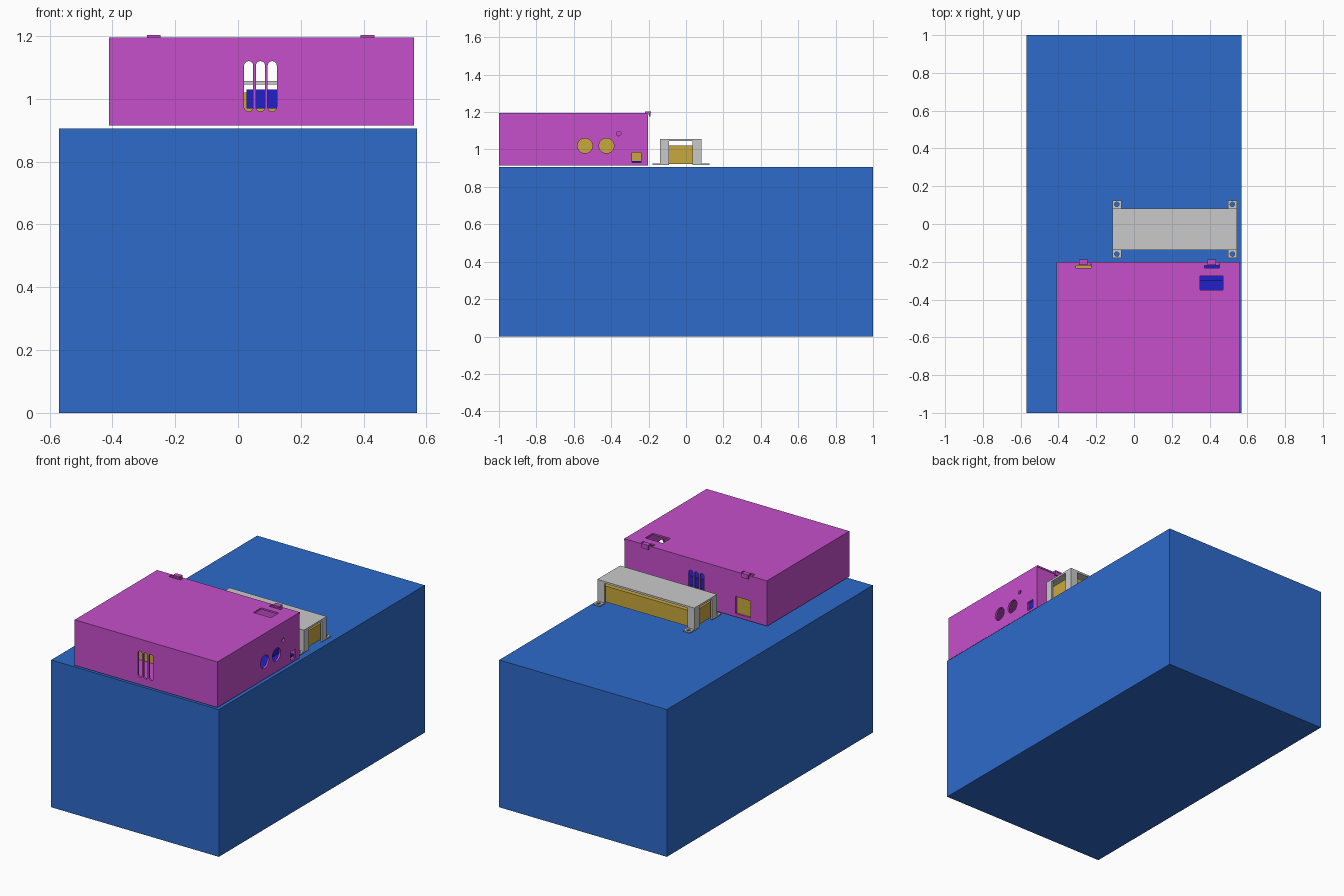
import bpy
import math
from mathutils import Matrix

if "Cube" in bpy.data.objects:
    bpy.data.objects.remove(bpy.data.objects["Cube"])


def material(name, rgb):
    """Flat material from 0-255 display colour, converted to linear."""
    col = [(c / 255 / 12.92) if c < 11 else ((c / 255 + 0.055) / 1.055) ** 2.4 for c in rgb]
    m = bpy.data.materials.new(name)
    m.use_nodes = True
    m.diffuse_color = (*col, 1)
    bsdf = next(n for n in m.node_tree.nodes if n.type == 'BSDF_PRINCIPLED')
    bsdf.inputs["Base Color"].default_value = (*col, 1)
    return m


BLUE = material("blue", (45, 107, 203))
PURPLE = material("purple", (198, 79, 203))
GREY = material("light grey", (202, 202, 202))
GOLD = material("gold", (201, 169, 60))
NAVY = material("deep blue", (32, 32, 200))


def finish(name, mat):
    ob = bpy.context.object
    ob.name = name
    if mat:
        ob.data.materials.append(mat)
    return ob


def box(name, x, y, z, mat=None):
    """Axis-aligned box from (min, max) ranges."""
    bpy.ops.mesh.primitive_cube_add(size=1)
    ob = finish(name, mat)
    ranges = (x, y, z)
    centre = Matrix.Translation([(a + b) / 2 for a, b in ranges])
    ob.data.transform(centre @ Matrix.Diagonal([b - a for a, b in ranges] + [1]))
    return ob


def cylinder(name, centre, radius, length, axis, mat=None, sides=32):
    bpy.ops.mesh.primitive_cylinder_add(vertices=sides, radius=radius, depth=length)
    ob = finish(name, mat)
    turn = {'X': Matrix.Rotation(math.pi / 2, 4, 'Y'),
            'Y': Matrix.Rotation(math.pi / 2, 4, 'X'),
            'Z': Matrix.Identity(4)}[axis]
    ob.data.transform(Matrix.Translation(centre) @ turn)
    return ob


def cut(target, cutter):
    """Subtract the cutter and throw it away."""
    cutter.hide_render = True
    mod = target.modifiers.new("cut", 'BOOLEAN')
    mod.operation = 'DIFFERENCE'
    mod.solver = 'EXACT'
    mod.object = cutter
    bpy.context.view_layer.objects.active = target
    bpy.ops.object.modifier_apply(modifier=mod.name)
    bpy.data.objects.remove(cutter)


# Large base block
box("base_block", (-0.57, 0.57), (-1, 1), (0, 0.905), BLUE)

# Hollow case
WALL = 0.012
X0, X1, Y0, Y1, Z0, Z1 = -0.41, 0.56, -1, -0.203, 0.915, 1.185
case = box("case_body", (X0, X1), (Y0, Y1), (Z0, Z1), PURPLE)
cut(case, box("cavity", (X0 + WALL, X1 - WALL), (Y0 + WALL, Y1 - WALL), (Z0 + 0.006, Z1 + 0.1)))

# Rounded vent slots through front and back walls
for i in range(3):
    x, r = 0.034 + 0.0375 * i, 0.0145
    cut(case, box("slot", (x - r, x + r), (-1.1, -0.1), (0.96 + r, 1.12 - r)))
    for z in (0.96 + r, 1.12 - r):
        cut(case, cylinder("slot_end", (x, -0.6, z), r, 1, 'Y'))

# Side ports and rear port
for y, z, r in ((-0.54, 1.02, 0.04), (-0.425, 1.02, 0.04), (-0.36, 1.085, 0.012)):
    cut(case, cylinder("port", (X1, y, z), r, 0.1, 'X'))
cut(case, box("side_port", (X1 - 0.05, X1 + 0.05), (-0.29, -0.24), (0.93, 0.985)))
cut(case, box("rear_port", (-0.295, -0.195), (Y1 - 0.03, Y1 + 0.05), (0.935, 1.04)))

# Lid with display window and clip slots
lid = box("case_lid", (X0, X1), (Y0, -0.2), (Z1, 1.195), PURPLE)
cut(lid, box("window", (0.35, 0.47), (-0.35, -0.275), (1.1, 1.3)))
for side, x in (("right", -0.268), ("left", 0.412)):
    cut(lid, box("clip_slot", (x - 0.04, x + 0.04), (-0.232, -0.208), (1.1, 1.3)))
    box(side + "_clip_top", (x - 0.022, x + 0.022), (-0.218, -0.188), (1.194, 1.203), PURPLE)
    box(side + "_clip_hook", (x - 0.022, x + 0.022), (-0.199, -0.19), (1.175, 1.196), PURPLE)
    box(side + "_clip_bar", (x - 0.038, x + 0.038), (-0.219, -0.21), (1.172, 1.19), PURPLE)

# Parts inside the case
box("power_cell", (-0.34, 0.0), (-0.75, -0.217), (0.925, 1.075), GOLD)
box("circuit_board", (0.03, 0.53), (-0.6, -0.22), (0.925, 0.938), NAVY)
box("display_module", (0.027, 0.5), (-0.375, -0.3), (0.97, 1.03), NAVY)

# Bracket beside the case: top plate, four angle legs, drilled feet
BX, BY = (-0.115, 0.545), (-0.138, 0.083)
LEG, T = 0.048, 0.01
box("bracket_top", BX, BY, (1.045, 1.057), GREY)
for xn, x, sx in (("right", BX[0], 1), ("left", BX[1], -1)):
    for yn, y, sy in (("front", BY[0], 1), ("back", BY[1], -1)):
        name = f"{yn}_{xn}_"
        wide_x, wide_y = sorted((x, x + sx * LEG)), sorted((y, y + sy * LEG))
        box(name + "leg_face", wide_x, sorted((y, y + sy * T)), (0.918, 1.047), GREY)
        box(name + "leg_side", sorted((x, x + sx * T)), wide_y, (0.918, 1.047), GREY)
        foot = box(name + "foot", wide_x, sorted((y + sy * T, y - sy * 0.042)),
                   (0.917, 0.925), GREY)
        cut(foot, cylinder("hole", (x + sx * 0.024, y - sy * 0.021, 0.92), 0.012, 0.1, 'Z'))

# Block held under the bracket
box("bracket_core", (BX[0] + 0.02, BX[1] - 0.02), (BY[0] + 0.02, BY[1] - 0.02),
    (0.922, 1.02), GOLD)
